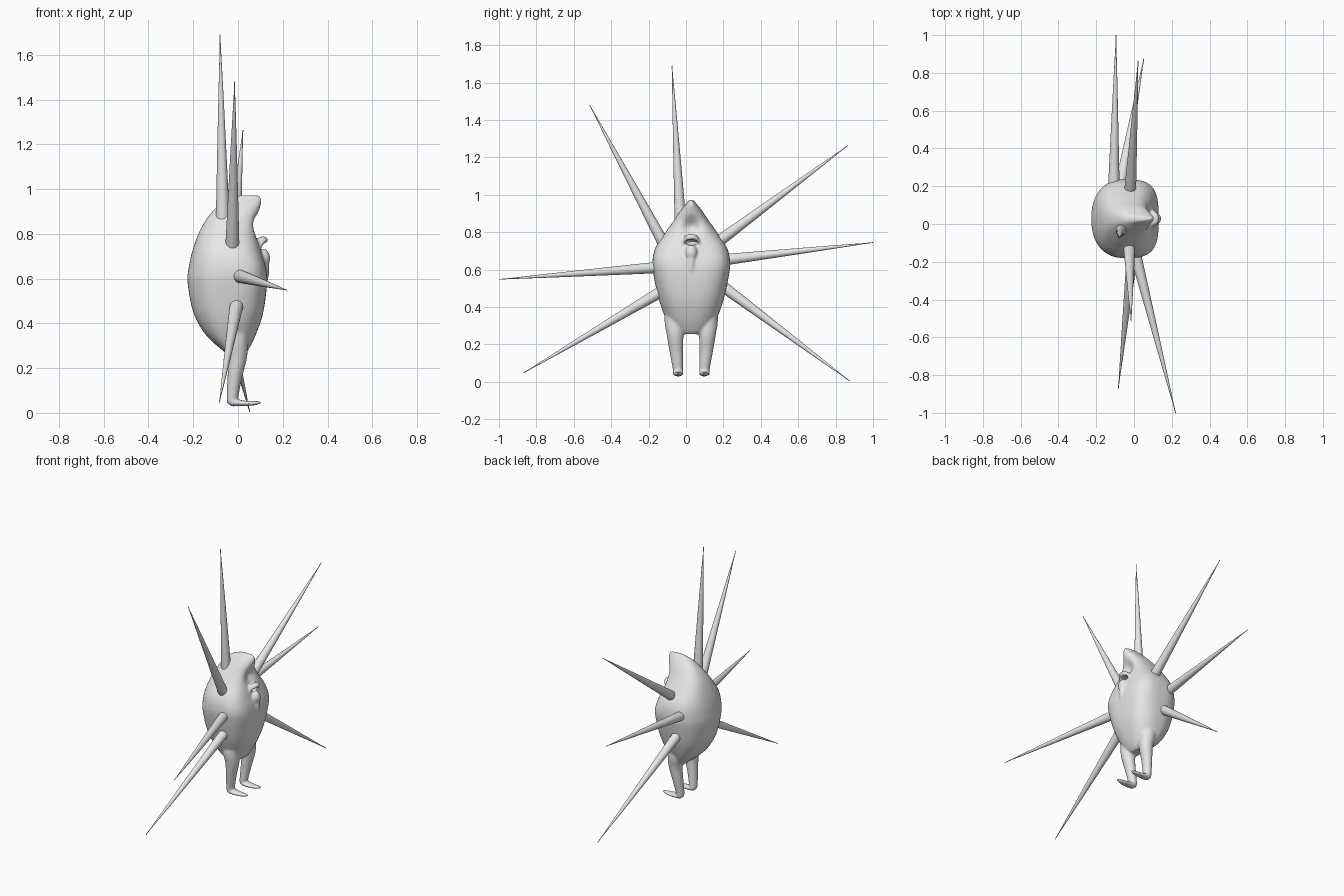
import bpy, bmesh, math
from mathutils import Vector

if "Cube" in bpy.data.objects:
    bpy.data.objects.remove(bpy.data.objects["Cube"])

grey = bpy.data.materials.new("plain grey")
grey.diffuse_color = (0.8, 0.8, 0.8, 1)
grey.use_nodes = True
grey.node_tree.nodes["Principled BSDF"].inputs["Base Color"].default_value = grey.diffuse_color
CY = 0.028  # middle of the body along y


def spow(v, e):
    return math.copysign(abs(v) ** e, v)


def catmull(keys, steps):
    """Smooth in-between rows for a list of number tuples."""
    out = []
    for i in range(len(keys) - 1):
        k = [keys[max(0, min(len(keys) - 1, i + d))] for d in (-1, 0, 1, 2)]
        for s in range(steps):
            t = s / steps
            out.append([0.5 * (2 * b + (c - a) * t + (2 * a - 5 * b + 4 * c - d) * t * t
                               + (3 * b - a - 3 * c + d) * t ** 3) for a, b, c, d in zip(*k)])
    return out + [list(keys[-1])]


def skin(bm, rings):
    """Bridge rings of points and close both ends."""
    rows = [[bm.verts.new(p) for p in r] for r in rings]
    n = len(rows[0])
    for a, b in zip(rows, rows[1:]):
        for i in range(n):
            bm.faces.new((a[i], a[(i + 1) % n], b[(i + 1) % n], b[i]))
    bm.faces.new(rows[0][::-1])
    bm.faces.new(rows[-1])


def ring(c, u, v, n=20):
    c, u, v = Vector(c), Vector(u), Vector(v)
    return [c + u * math.cos(2 * math.pi * i / n) + v * math.sin(2 * math.pi * i / n) for i in range(n)]


def ball(bm, c, size):
    vs = bmesh.ops.create_uvsphere(bm, u_segments=24, v_segments=16, radius=1)["verts"]
    for p in vs:
        p.co = Vector((p.co.x * size[0], p.co.y * size[1], p.co.z * size[2])) + Vector(c)


def finish(bm, name):
    bmesh.ops.recalc_face_normals(bm, faces=bm.faces)
    me = bpy.data.meshes.new(name)
    bm.to_mesh(me)
    bm.free()
    me.materials.append(grey)
    me.polygons.foreach_set("use_smooth", [True] * len(me.polygons))
    ob = bpy.data.objects.new(name, me)
    bpy.context.collection.objects.link(ob)
    return ob


# body: z, back x, front x, half width, front squareness
body_keys = [
    (0.255, -0.035, 0.025, 0.07, 2.2), (0.28, -0.07, 0.045, 0.105, 2.3), (0.35, -0.145, 0.08, 0.142, 2.5),
    (0.45, -0.20, 0.113, 0.176, 2.8), (0.58, -0.225, 0.13, 0.203, 3.2), (0.65, -0.22, 0.125, 0.207, 3.4),
    (0.72, -0.205, 0.105, 0.19, 3.2), (0.80, -0.177, 0.085, 0.138, 2.8), (0.86, -0.145, 0.087, 0.095, 2.5),
    (0.91, -0.105, 0.097, 0.062, 2.4), (0.95, -0.055, 0.105, 0.03, 2.3), (0.972, 0.01, 0.092, 0.012, 2.0)]
bm = bmesh.new()
rings = []
for z, xb, xf, hy, e in catmull(body_keys, 5):
    pts, xm = [], 0.4 * xb + 0.6 * xf - 0.04
    for i in range(56):
        a = 2 * math.pi * i / 56
        c, s = math.cos(a), math.sin(a)
        ex = 2 / e if c > 0 else 2 / 2.3
        x = xm + spow(c, ex) * ((xf - xm) if c > 0 else (xm - xb))
        y = spow(s, ex) * hy
        # hollow of the face below the hood
        if c > 0:
            x -= 0.035 * math.exp(-(y / 0.045) ** 2 - ((z - 0.83) / 0.045) ** 2)
        pts.append((x, CY + y, z))
    rings.append(pts)
skin(bm, rings)

# legs and pointed feet
leg_keys = [(0.45, -0.02, 0.075, 0.075, 0.06), (0.33, -0.01, 0.088, 0.055, 0.055),
            (0.25, -0.002, 0.086, 0.043, 0.045), (0.16, -0.014, 0.08, 0.033, 0.036),
            (0.08, -0.024, 0.072, 0.027, 0.029), (0.045, -0.027, 0.07, 0.023, 0.026)]
foot_keys = [(-0.045, 0.056, 0.016, 0.012), (-0.03, 0.05, 0.027, 0.020), (0.0, 0.045, 0.029, 0.015),
             (0.045, 0.042, 0.025, 0.011), (0.08, 0.044, 0.017, 0.009), (0.102, 0.047, 0.007, 0.006)]
for side in (-1, 1):
    skin(bm, [ring((x, CY + side * y, z), (rx, 0, 0), (0, ry, 0))
              for z, x, y, rx, ry in catmull(leg_keys, 4)])
    skin(bm, [ring((x, CY + side * 0.07, z), (0, w, 0), (0, 0, h))
              for x, z, w, h in catmull(foot_keys, 4)])

# arched upper lip and chin lobe
lip = []
for i in range(17):
    t = -1 + i / 8
    r = 0.016 * (1 - 0.45 * abs(t) ** 3)
    lip.append(ring((0.112 - 0.022 * t * t, CY + 0.048 * t, 0.773 - 0.045 * t ** 4),
                    (r * 1.4, 0, 0), (0, 0.3 * r * t, r), 12))
skin(bm, lip)
ball(bm, (0.108, CY, 0.69), (0.036, 0.034, 0.045))
ball(bm, (0.10, CY, 0.64), (0.04, 0.028, 0.09))
body = finish(bm, "body")

# mouth opening
bm = bmesh.new()
ball(bm, (0.115, CY, 0.745), (0.06, 0.036, 0.015))
cutter = finish(bm, "mouth_cutter")
cutter.hide_render = True
cutter.hide_viewport = True

m = body.modifiers.new("blend", "REMESH")
m.mode = "VOXEL"
m.voxel_size = 0.006
m.use_smooth_shade = True
m = body.modifiers.new("soften", "SMOOTH")
m.factor = 0.5
m.iterations = 5
m = body.modifiers.new("mouth", "BOOLEAN")
m.operation = "DIFFERENCE"
m.solver = "EXACT"
m.object = cutter

# long spikes: root, tip
spikes = {
    "top_spike": ((-0.068, -0.03, 0.86), (-0.08, -0.075, 1.69)),
    "upper_front_spike": ((-0.025, -0.125, 0.75), (-0.015, -0.515, 1.48)),
    "middle_front_spike": ((0.0, -0.13, 0.613), (0.22, -1.0, 0.548)),
    "lower_front_spike": ((-0.005, -0.12, 0.49), (-0.083, -0.87, 0.047)),
    "upper_back_spike": ((-0.02, 0.18, 0.755), (0.022, 0.865, 1.263)),
    "middle_back_spike": ((-0.107, 0.18, 0.65), (-0.095, 1.0, 0.745)),
    "lower_back_spike": ((-0.075, 0.19, 0.515), (0.052, 0.875, 0.005)),
}
for name, (root, tip) in spikes.items():
    root, tip = Vector(root), Vector(tip)
    d = tip - root
    u = d.cross(Vector((1, 0, 0))).normalized()
    v = d.cross(u).normalized()
    R = 0.031
    # rounded root, then a gentle taper
    prof = [(-0.7 * R * math.cos(a * math.pi / 10), R * math.sin(a * math.pi / 10) + 0.001) for a in range(5)]
    prof += [(d.length * k / 16, max(0.002, R * (1 - k / 16) ** 0.9)) for k in range(17)]
    bm = bmesh.new()
    skin(bm, [ring(root + d.normalized() * s, u * r, v * r, 24) for s, r in prof])
    finish(bm, name)
